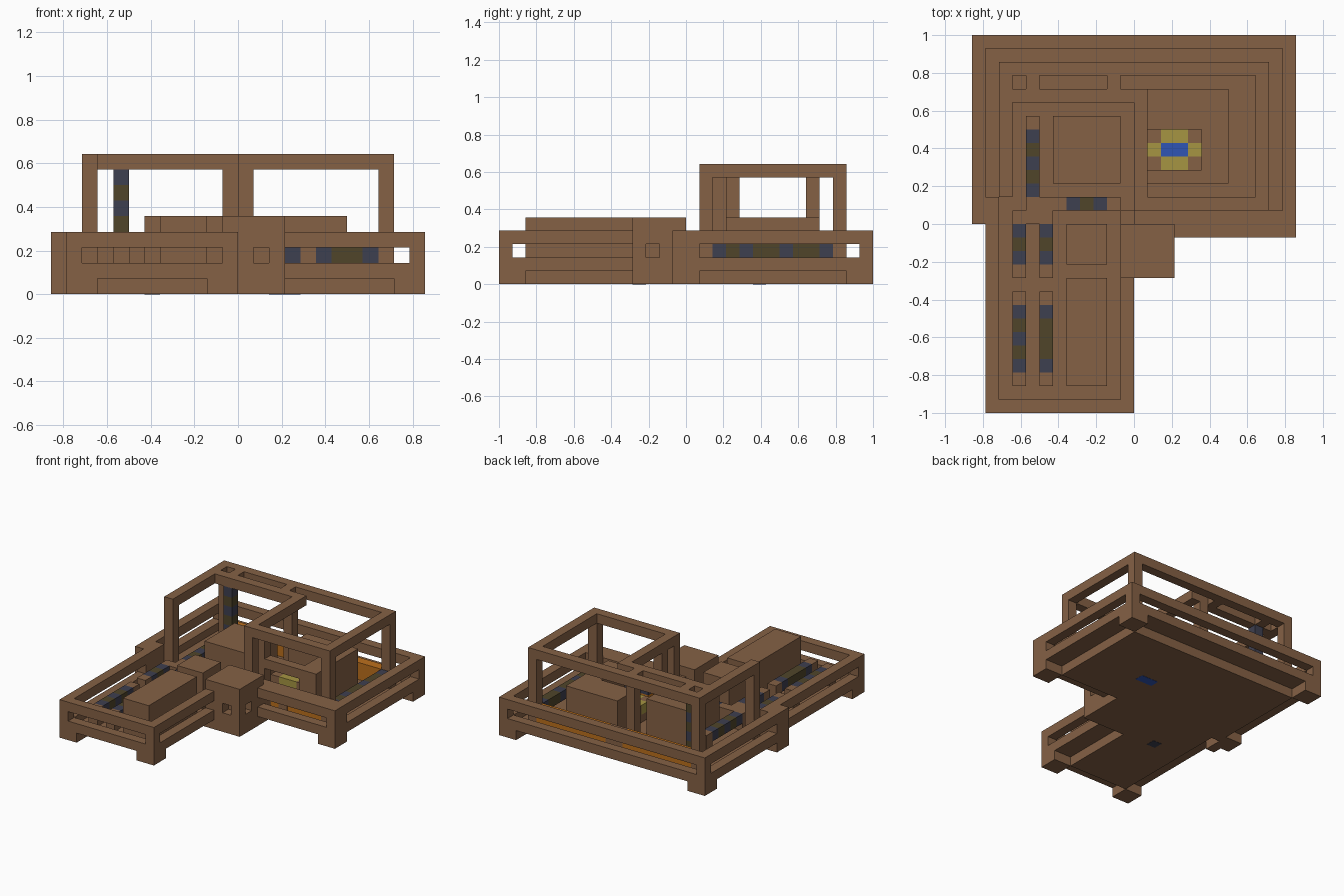
import bpy
import bmesh

cube = bpy.data.objects.get("Cube")
if cube:
    bpy.data.objects.remove(cube, do_unlink=True)

U = 1 / 14  # one building block


def material(name, rgb):
    m = bpy.data.materials.new(name)
    m.use_nodes = True
    m.diffuse_color = (*rgb, 1)
    m.node_tree.nodes["Principled BSDF"].inputs["Base Color"].default_value = (*rgb, 1)
    return m


MATS = {
    "b": material("wood_brown", (0.235, 0.12, 0.06)),
    "s": material("slate", (0.048, 0.05, 0.08)),
    "o": material("olive", (0.08, 0.06, 0.023)),
    "y": material("straw_yellow", (0.38, 0.30, 0.055)),
    "u": material("blue", (0.03, 0.09, 0.46)),
    "r": material("orange", (0.5, 0.16, 0.012)),
}
KEYS = list(MATS)


def build(name, boxes):
    """Boxes are (x0, x1, y0, y1, z0, z1[, colour key]) in block units."""
    bm = bmesh.new()
    for box in boxes:
        x0, x1, y0, y1, z0, z1 = box[:6]
        key = box[6] if len(box) > 6 else "b"
        verts = bmesh.ops.create_cube(bm, size=1)["verts"]
        for v in verts:
            v.co.x = (x1 if v.co.x > 0 else x0) * U
            v.co.y = (y1 if v.co.y > 0 else y0) * U
            v.co.z = (z1 if v.co.z > 0 else z0) * U
        for f in {f for v in verts for f in v.link_faces}:
            f.material_index = KEYS.index(key)
    me = bpy.data.meshes.new(name)
    bm.to_mesh(me)
    bm.free()
    for m in MATS.values():
        me.materials.append(m)
    ob = bpy.data.objects.new(name, me)
    bpy.context.collection.objects.link(ob)
    return ob


def strip(name, start, axis, pattern):
    """A row of coloured blocks with brown end caps reaching the floor."""
    boxes = []
    for i, key in enumerate(pattern):
        p = list(start)
        p[axis] += i
        low = 1 if key == "b" else 2
        boxes.append((p[0], p[0] + 1, p[1], p[1] + 1, low, 3, key))
    build(name, boxes)


def rails(name, x0, x1, y0, y1):
    build(name, [(x0, x1, y0, y1, 1, 2), (x0, x1, y0, y1, 3, 4)])


# Floor plate and recessed base
build("floor_plate", [(-12, 12, 0, 14, 1, 1.2), (0, 12, -1, 0, 1, 1.2),
                      (-11, 0, -14, 0, 1, 1.2)])
build("base", [(-10, 10, 1, 12, 0, 1), (-9, -2, -12, 1, 0, 1), (-2, 3, -4, 1, 0, 1)])

# Slotted rim
rails("back_rail", -12, 12, 13, 14)
rails("right_rail", 11, 12, -1, 14)
rails("left_rail", -12, -11, 0, 14)
rails("wing_left_rail", -11, -10, -14, 0)
rails("wing_front_rail", -11, 0, -14, -13)
rails("wing_right_rail", -1, 0, -14, -4)
build("front_rail", [(3, 12, -1, 0, 1, 2), (0, 12, -1, 1, 3, 4)])

# Corner posts with wide feet
for name, x, y, sx, sy in (("back_left", 12, 14, -1, -1), ("back_right", -12, 14, 1, -1),
                           ("front_left", 12, -1, -1, 1), ("wing_left", 0, -14, -1, 1),
                           ("wing_right", -11, -14, 1, 1)):
    def corner(w, z0, z1):
        return (*sorted((x, x + sx * w)), *sorted((y, y + sy * w)), z0, z1)
    build(name + "_corner", [corner(2, 0, 1), corner(1, 1, 4)])
build("front_left_post", [(11, 12, 0, 1, 1, 4)])
build("step_post", [(-12, -10, 0, 2, 0, 4), (-11, -10, -1, 0, 0, 4)])

# Gate block with small windows
build("gate_block", [(-1, 3, -4, 0, 0, 2), (-1, 3, -4, 0, 3, 5), (-1, 2, -3, 0, 2, 3),
                     (-1, 1, -4, -3, 2, 3), (2, 3, -4, -3, 2, 3), (2, 3, -2, 0, 2, 3),
                     (-1, 3, 0, 1, 1, 3)])

# Solid blocks
build("wing_long_block", [(-5, -2, -12, -4, 1, 5)])
build("wing_short_block", [(-5, -2, -3, 0, 1, 5)])
build("left_room_block", [(-6, -1, 3, 8, 1, 5)])

# Hearth block around a pit
build("hearth_block", [(1, 7, 7, 10, 1, 5), (5, 7, 3, 7, 1, 5), (1, 5, 3, 4, 4, 5),
                       (1, 5, 3, 7, 1, 2), (1, 2, 4, 5, 2, 3), (4, 5, 4, 5, 2, 3),
                       (1, 2, 6, 7, 2, 3), (4, 5, 6, 7, 2, 3)])
build("hearth_cross", [(2, 4, 4, 5, 2, 3, "y"), (2, 4, 6, 7, 2, 3, "y"),
                       (1, 2, 5, 6, 2, 3, "y"), (4, 5, 5, 6, 2, 3, "y"),
                       (2, 4, 5, 6, 2, 3, "u")])
build("underside_plates", [(2, 4, 5, 6, -0.02, 0.05, "u"), (-6, -5, -4, -3, -0.02, 0.05, "s")])

# Striped rows
for x, pattern in ((-9, "bsososb"), (-7, "bsooosb")):
    strip("wing_long_strip", (x, -12), 1, pattern)
    strip("wing_short_strip", (x, -4), 1, "bsosb")
strip("room_strip", (-8, 1), 1, "bsososb")
strip("room_cross_strip", (-6, 1), 0, "bsosb")
strip("front_strip", (3, 1), 0, "sbsoosb")
strip("side_strip", (9, 2), 1, "sosoosoosb")
build("strip_link", [(-8, -7, 0, 1, 1, 3), (-7, -6, 1, 2, 1, 3)])

# Orange ledges under the frame
build("orange_ledges", [(1, 9, 11, 12, 1, 3, "r"), (-9, -1, 11, 12, 1, 3, "r"),
                        (3, 10, 1.1, 2, 1, 2, "r"), (-1, 1, 11, 12, 1, 3)])

# Raised frame: beams and posts
build("frame_beams", [(-10, 10, 11, 12, 8, 9), (-10, 1, 9, 10, 8, 9),
                      (-10, -9, 2, 11, 8, 9), (9, 10, 1, 11, 8, 9),
                      (0, 9, 1, 2, 8, 9), (0, 1, 2, 9, 8, 9),
                      (-8, -7, 10, 11, 8, 9), (-2, -1, 10, 11, 8, 9)])
build("frame_posts", [(x, x + 1, y, y + 1, 1, 8) for x, y in
                      ((-10, 2), (-10, 11), (9, 1), (9, 11), (0, 1), (0, 3), (-1, 9))])
build("striped_column", [(-8, -7, 9, 10, z, z + 1, "os"[z % 2]) for z in range(1, 8)])
